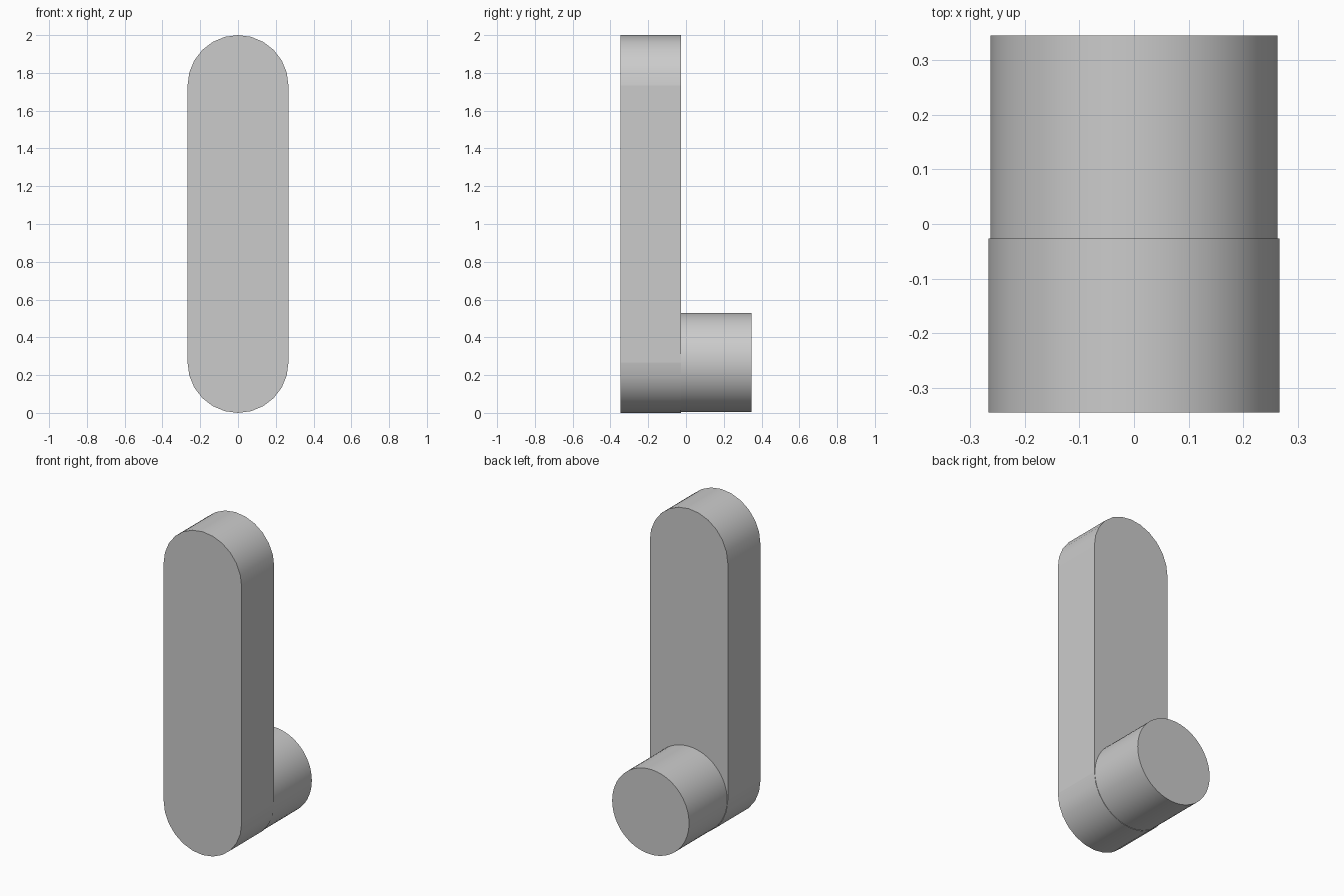
import bpy
import bmesh
from math import pi, sin, cos

cube = bpy.data.objects.get("Cube")
if cube:
    bpy.data.objects.remove(cube, do_unlink=True)

# Single plain grey
grey = bpy.data.materials.new("plain_grey")
grey.use_nodes = True
grey.diffuse_color = (0.6, 0.6, 0.6, 1)
grey.node_tree.nodes["Principled BSDF"].inputs["Base Color"].default_value = grey.diffuse_color

HALF_DEPTH = 0.346
JOINT_Y = -0.027
HALF_WIDTH = 0.267
PEG_RADIUS = 0.263


def arc(radius, z, start, sweep, steps):
    """Points of an arc in the x-z plane."""
    return [(radius * cos(start + sweep * i / steps),
             z + radius * sin(start + sweep * i / steps)) for i in range(steps + 1)]


def extrude_profile(name, points, y0, y1):
    """Extrude a closed x-z outline from y0 to y1, with smooth curved walls."""
    bm = bmesh.new()
    face = bm.faces.new([bm.verts.new((x, y0, z)) for x, z in points])
    moved = bmesh.ops.extrude_face_region(bm, geom=[face])["geom"]
    verts = [v for v in moved if isinstance(v, bmesh.types.BMVert)]
    bmesh.ops.translate(bm, verts=verts, vec=(0, y1 - y0, 0))
    bmesh.ops.recalc_face_normals(bm, faces=bm.faces)
    for f in bm.faces:
        f.smooth = abs(f.normal.y) < 0.5
    for e in bm.edges:
        flat_side = any(f.calc_area() > 0.3 and abs(f.normal.x) > 0.99 for f in e.link_faces)
        e.smooth = e.calc_face_angle(0) < pi / 6 and not flat_side
    mesh = bpy.data.meshes.new(name)
    bm.to_mesh(mesh)
    bm.free()
    mesh.materials.append(grey)
    obj = bpy.data.objects.new(name, mesh)
    bpy.context.collection.objects.link(obj)
    return obj


# Upright plate with rounded ends
outline = (arc(HALF_WIDTH, 2 - HALF_WIDTH, 0, pi, 12)
           + arc(HALF_WIDTH, HALF_WIDTH, pi, pi, 12))
extrude_profile("upright_plate", outline, -HALF_DEPTH, JOINT_Y)

# Round peg behind the lower end
circle = arc(PEG_RADIUS, HALF_WIDTH, 0, 2 * pi, 64)[:-1]
extrude_profile("round_peg", circle, JOINT_Y, HALF_DEPTH)
